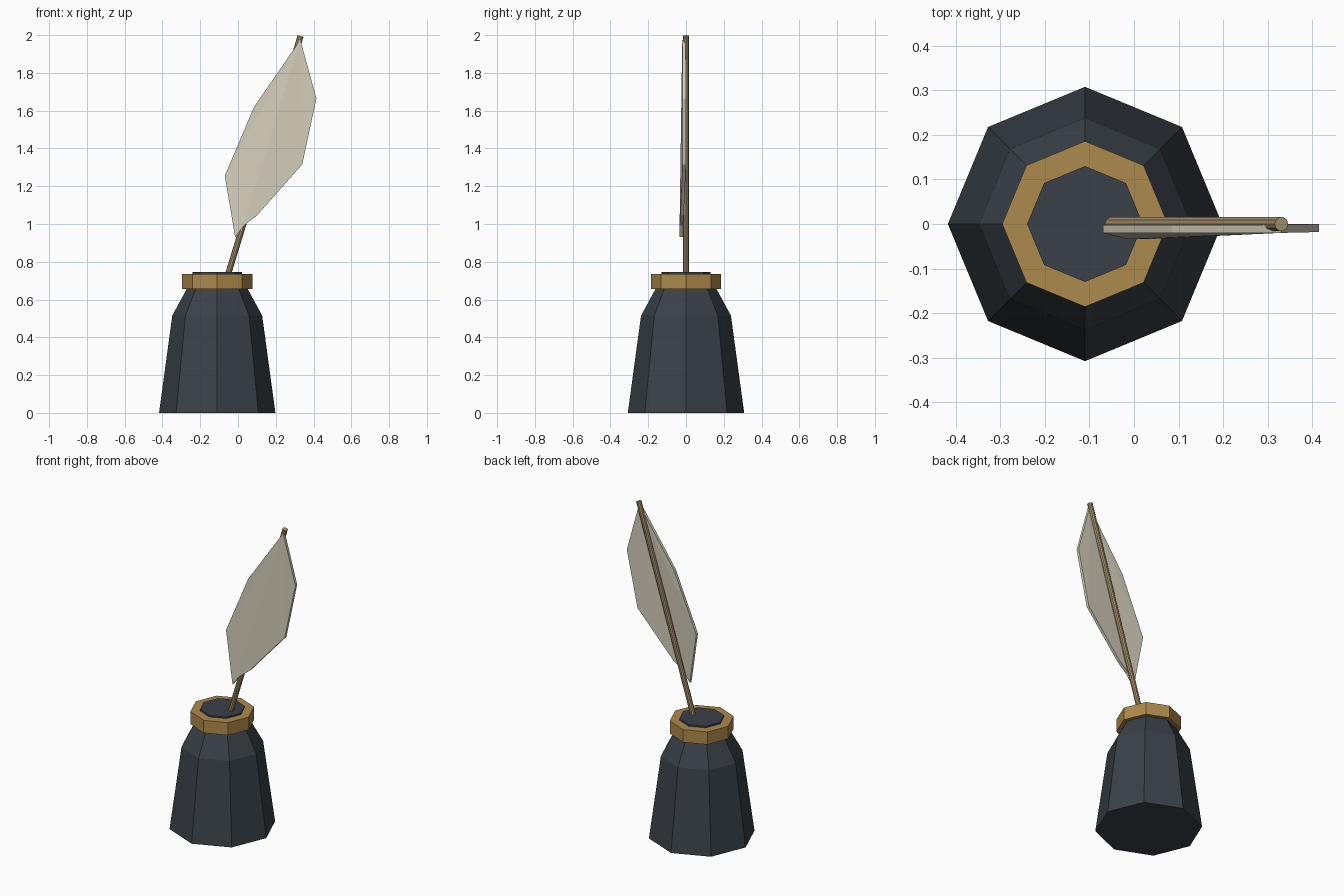
import bpy, bmesh, math
from mathutils import Vector

if "Cube" in bpy.data.objects:
    bpy.data.objects.remove(bpy.data.objects["Cube"])


def material(name, srgb):
    m = bpy.data.materials.new(name)
    lin = [((c / 255 + 0.055) / 1.055) ** 2.4 for c in srgb]
    m.diffuse_color = (*lin, 1)
    m.use_nodes = True
    m.node_tree.nodes["Principled BSDF"].inputs["Base Color"].default_value = m.diffuse_color
    return m


def finish(name, bm, mat):
    bmesh.ops.recalc_face_normals(bm, faces=bm.faces)
    me = bpy.data.meshes.new(name)
    bm.to_mesh(me)
    bm.free()
    me.materials.append(mat)
    ob = bpy.data.objects.new(name, me)
    bpy.context.collection.objects.link(ob)
    return ob


def lathe(name, profile, mat, start, end, sides=8):
    """Capped faceted body; profile is (radius, height along the axis)."""
    bm = bmesh.new()
    start, end = Vector(start), Vector(end)
    axis = (end - start).normalized()
    v = Vector((0, 1, 0))
    u = v.cross(axis)
    rings = []
    for r, h in profile:
        rings.append([bm.verts.new(start + axis * h + r * (
            u * math.cos(math.tau * i / sides) + v * math.sin(math.tau * i / sides)))
            for i in range(sides)])
    for a, b in zip(rings, rings[1:]):
        for i in range(sides):
            j = (i + 1) % sides
            bm.faces.new((a[i], a[j], b[j], b[i]))
    bm.faces.new(rings[0])
    bm.faces.new(rings[-1])
    return finish(name, bm, mat)


glass = material("dark slate glass", (58, 65, 72))
brass = material("brass", (174, 138, 77))
cream = material("cream feather", (213, 206, 188))
tan = material("tan quill", (170, 148, 110))

# Octagonal ink bottle with shoulder and neck
CX = -0.11
base, up = (CX, 0, 0), (CX, 0, 1)
lathe("bottle", [(0.308, 0), (0.238, 0.515), (0.13, 0.714), (0.13, 0.745)],
      glass, base, up)

# Collar around the neck
lathe("collar", [(0.186, 0.655), (0.186, 0.735)], brass, base, up)

# Leaning quill shaft
foot, tip = Vector((-0.081, 0, 0.64)), Vector((0.331, 0, 1.995))
lathe("quill_shaft", [(0.016, 0), (0.016, (tip - foot).length)], tan, foot, tip, 10)

# Feather vane, creased along its spine; points are (x, front y, z)
top = (0.33, -0.020, 1.975)
heel = (0.10, -0.030, 1.045)
left = [(0.03, -0.034, 0.99), (-0.015, -0.034, 0.93),
        (-0.07, -0.020, 1.255), (0.085, -0.020, 1.62)]
right = [(0.415, -0.018, 1.665), (0.34, -0.018, 1.315)]
outline = [top] + right + [heel] + left
bm = bmesh.new()
front = [bm.verts.new(p) for p in outline]
back = [bm.verts.new((x, y + 0.018, z)) for x, y, z in outline]
n = len(outline)
for i in range(1, n - 1):
    bm.faces.new((front[0], front[i], front[i + 1]))
    bm.faces.new((back[0], back[i + 1], back[i]))
for i in range(n):
    j = (i + 1) % n
    bm.faces.new((front[i], front[j], back[j], back[i]))
finish("feather_vane", bm, cream)
